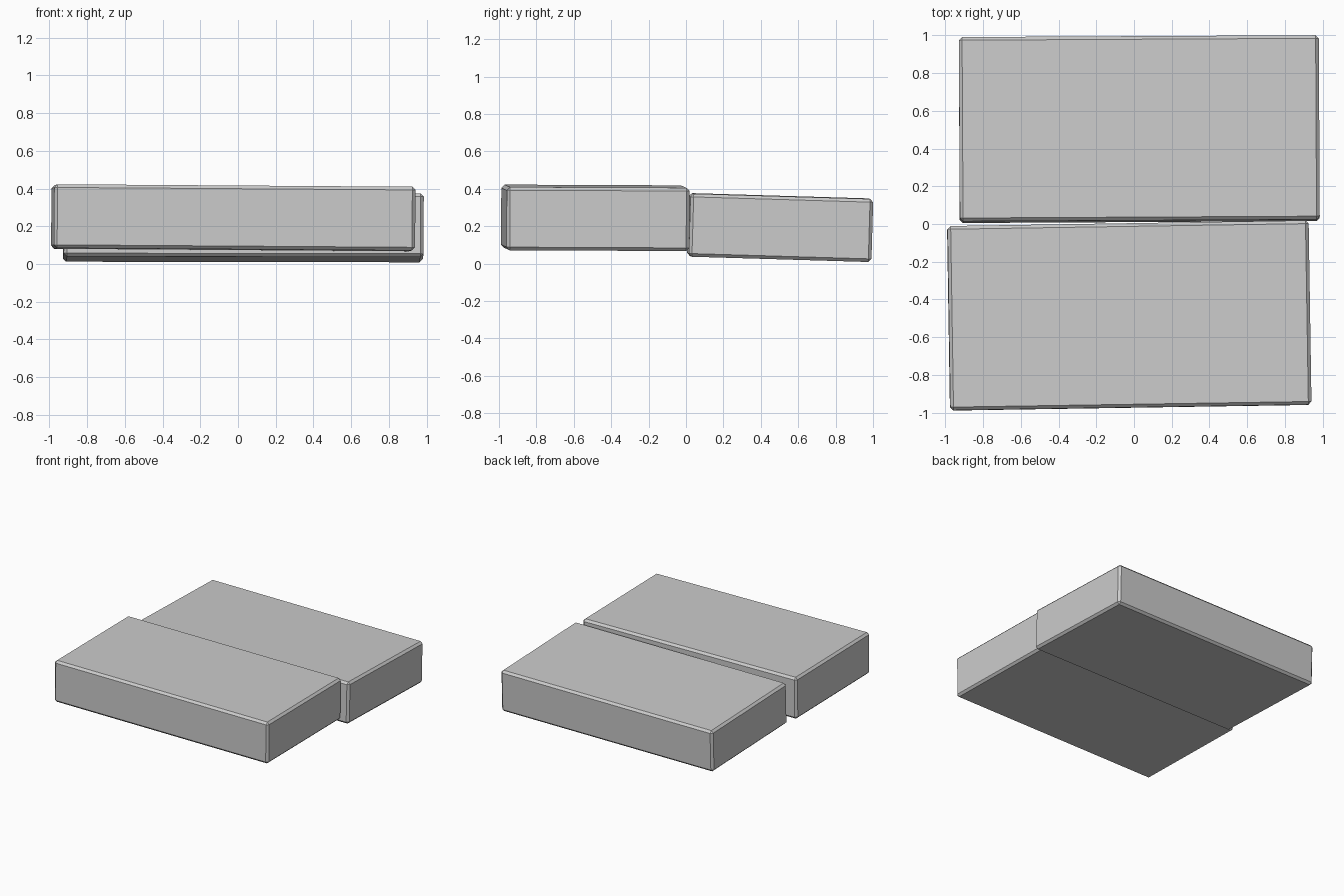
import bpy
from math import radians

if "Cube" in bpy.data.objects:
    bpy.data.objects.remove(bpy.data.objects["Cube"])


def slab(name, size, centre, tilt):
    """Box with a narrow chamfer on every edge, slightly tilted."""
    bpy.ops.mesh.primitive_cube_add(size=1, location=centre)
    ob = bpy.context.object
    ob.name = name
    ob.scale = size
    bpy.ops.object.transform_apply(location=False, rotation=False, scale=True)
    ob.rotation_euler = [radians(a) for a in tilt]
    bevel = ob.modifiers.new("chamfer", 'BEVEL')
    bevel.width = 0.017
    bevel.segments = 1
    return ob


# Two slabs lying side by side, each settled at its own angle
slab("front_slab", (1.915, 0.977, 0.338), (-0.025, -0.485, 0.245), (-0.25, 0.4, 0.9))
slab("back_slab", (1.908, 0.977, 0.337), (0.028, 0.503, 0.193), (-1.7, 0.1, 0.3))
